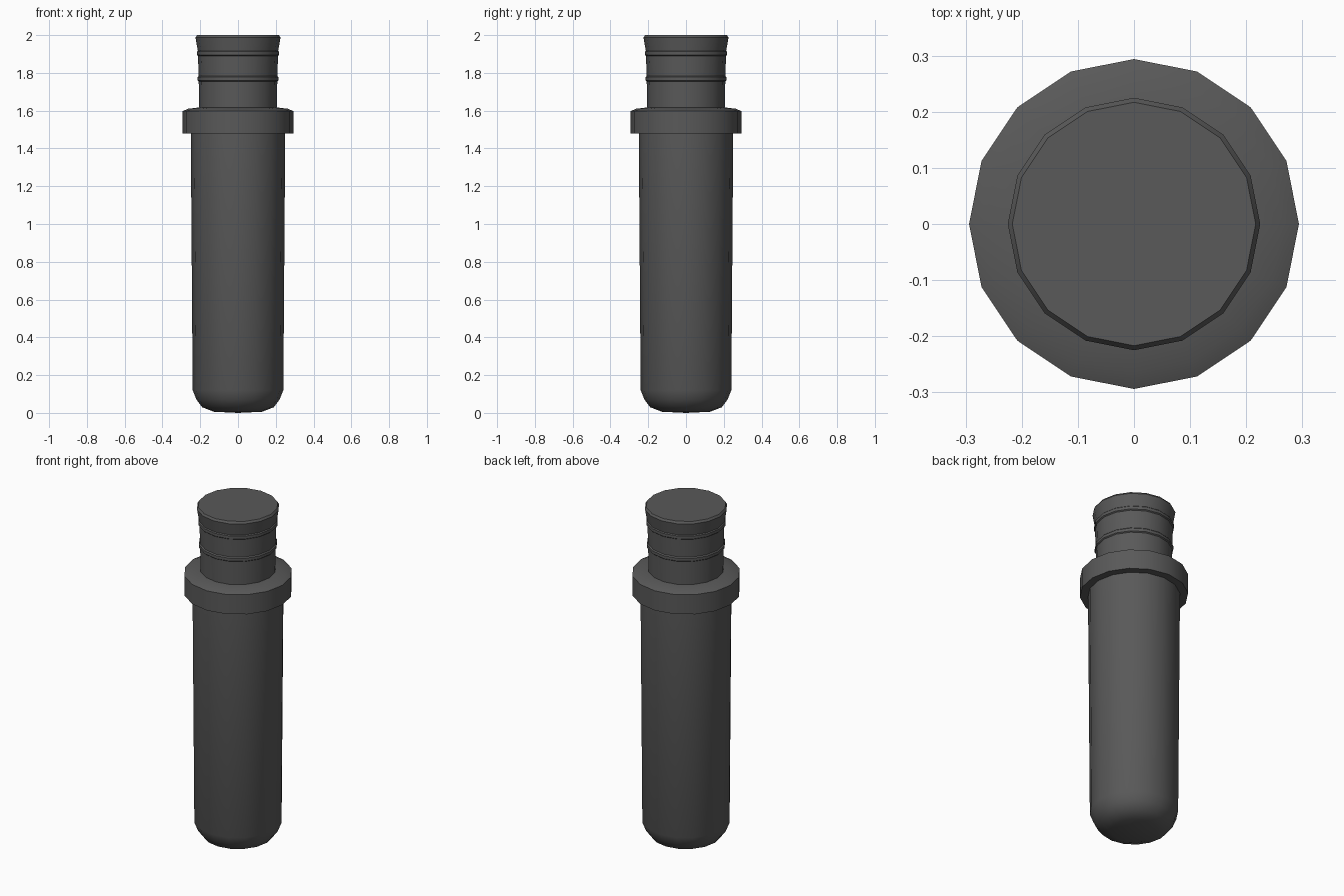
import bpy, bmesh
from math import sin, cos, tau, radians

if "Cube" in bpy.data.objects:
    bpy.data.objects.remove(bpy.data.objects["Cube"])

SIDES = 16


def lathe(name, profile):
    """Revolve (radius, z) points about z; radius 0 makes a pole."""
    bm = bmesh.new()
    rings = []
    for r, z in profile:
        n = 1 if r == 0 else SIDES
        rings.append([bm.verts.new((r * cos(tau * i / SIDES), r * sin(tau * i / SIDES), z))
                      for i in range(n)])
    for a, b in zip(rings, rings[1:]):
        for i in range(SIDES):
            j = (i + 1) % SIDES
            if len(a) == 1:
                bm.faces.new((a[0], b[j], b[i]))
            elif len(b) == 1:
                bm.faces.new((a[i], a[j], b[0]))
            else:
                bm.faces.new((a[i], a[j], b[j], b[i]))
    mesh = bpy.data.meshes.new(name)
    bm.to_mesh(mesh)
    bm.free()
    obj = bpy.data.objects.new(name, mesh)
    bpy.context.collection.objects.link(obj)
    mesh.materials.append(dark)
    bpy.ops.object.select_all(action='DESELECT')
    obj.select_set(True)
    bpy.context.view_layer.objects.active = obj
    bpy.ops.object.shade_smooth_by_angle(angle=radians(40))
    return obj


dark = bpy.data.materials.new("dark_grey")
dark.diffuse_color = (0.1, 0.1, 0.1, 1)
dark.use_nodes = True
dark.node_tree.nodes["Principled BSDF"].inputs["Base Color"].default_value = dark.diffuse_color

# Slightly tapered shaft with a rounded bottom
lathe("shaft", [(0, 0), (0.127, 0.006), (0.19, 0.03), (0.22, 0.07), (0.24, 0.12),
                (0.25, 1.48)])

# Wide collar with a gently sloping top
lathe("collar", [(0.25, 1.48), (0.294, 1.48), (0.294, 1.597), (0.265, 1.61), (0.206, 1.617)])

# Flared neck with two shallow ridges and a bevelled top
lathe("neck", [(0.206, 1.617), (0.208, 1.755), (0.214, 1.76), (0.214, 1.777),
               (0.208, 1.783), (0.212, 1.89), (0.218, 1.895), (0.218, 1.912),
               (0.213, 1.917), (0.225, 1.988), (0.217, 2.0), (0, 2.0)])
